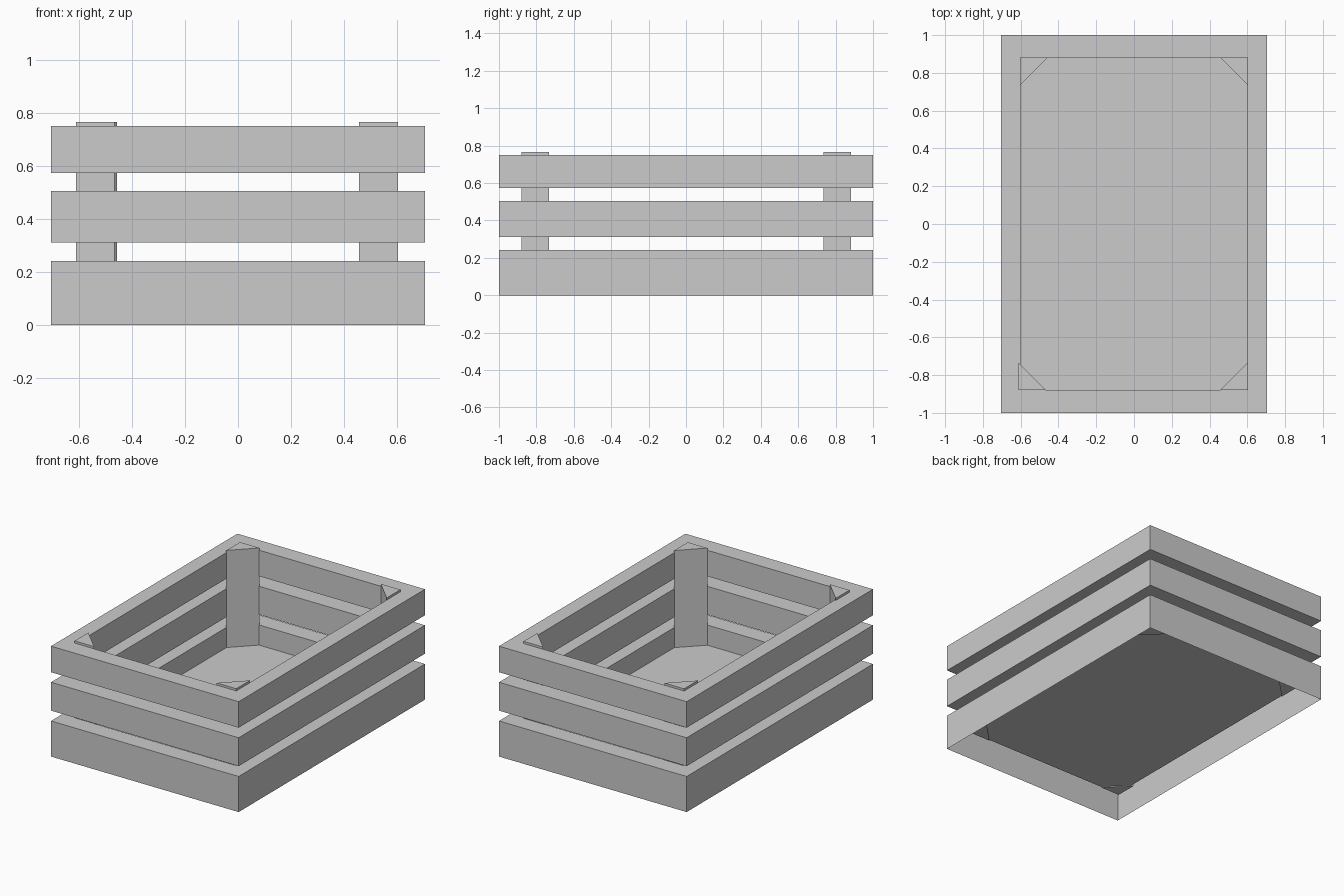
import bpy, bmesh

if "Cube" in bpy.data.objects:
    bpy.data.objects.remove(bpy.data.objects["Cube"])

OX, OY = 0.705, 1.0      # outer half size
IX, IY = 0.602, 0.88     # inner half size


def add_object(name, bm):
    bmesh.ops.recalc_face_normals(bm, faces=bm.faces)
    mesh = bpy.data.meshes.new(name)
    bm.to_mesh(mesh)
    bm.free()
    bpy.context.collection.objects.link(bpy.data.objects.new(name, mesh))


def loop(bm, hx, hy, z):
    return [bm.verts.new((sx * hx, sy * hy, z))
            for sx, sy in ((-1, -1), (1, -1), (1, 1), (-1, 1))]


def bridge(bm, a, b):
    for i in range(4):
        j = (i + 1) % 4
        bm.faces.new((a[i], a[j], b[j], b[i]))


# Slat frames: closed rectangular rings
def slat_frame(name, z0, z1):
    bm = bmesh.new()
    loops = [loop(bm, OX, OY, z0), loop(bm, OX, OY, z1),
             loop(bm, IX, IY, z1), loop(bm, IX, IY, z0)]
    for i in range(4):
        bridge(bm, loops[i], loops[(i + 1) % 4])
    add_object(name, bm)


slat_frame("middle_slat_frame", 0.312, 0.505)
slat_frame("top_slat_frame", 0.573, 0.75)

# Base tray: outer skirt, rim, inner wall and raised floor, open underneath
bm = bmesh.new()
loops = [loop(bm, OX, OY, 0), loop(bm, OX, OY, 0.242),
         loop(bm, IX, IY, 0.242), loop(bm, IX, IY, 0.105)]
for a, b in zip(loops, loops[1:]):
    bridge(bm, a, b)
bm.faces.new(loops[-1])
add_object("base_tray", bm)


# Corner posts: triangular prisms
def corner_post(name, x, y, leg=0.147, z0=0.1, z1=0.765):
    dx = -leg if x > 0 else leg
    dy = -leg if y > 0 else leg
    bm = bmesh.new()
    tri = bm.faces.new([bm.verts.new(p) for p in
                        ((x, y, z0), (x + dx, y, z0), (x, y + dy, z0))])
    ext = bmesh.ops.extrude_face_region(bm, geom=[tri], use_keep_orig=True)
    top = [v for v in ext["geom"] if isinstance(v, bmesh.types.BMVert)]
    bmesh.ops.translate(bm, verts=top, vec=(0, 0, z1 - z0))
    add_object(name, bm)


corner_post("front_left_post", -0.612, -0.88)
corner_post("front_right_post", 0.603, -0.88)
corner_post("back_left_post", -0.603, 0.882)
corner_post("back_right_post", 0.603, 0.882)
